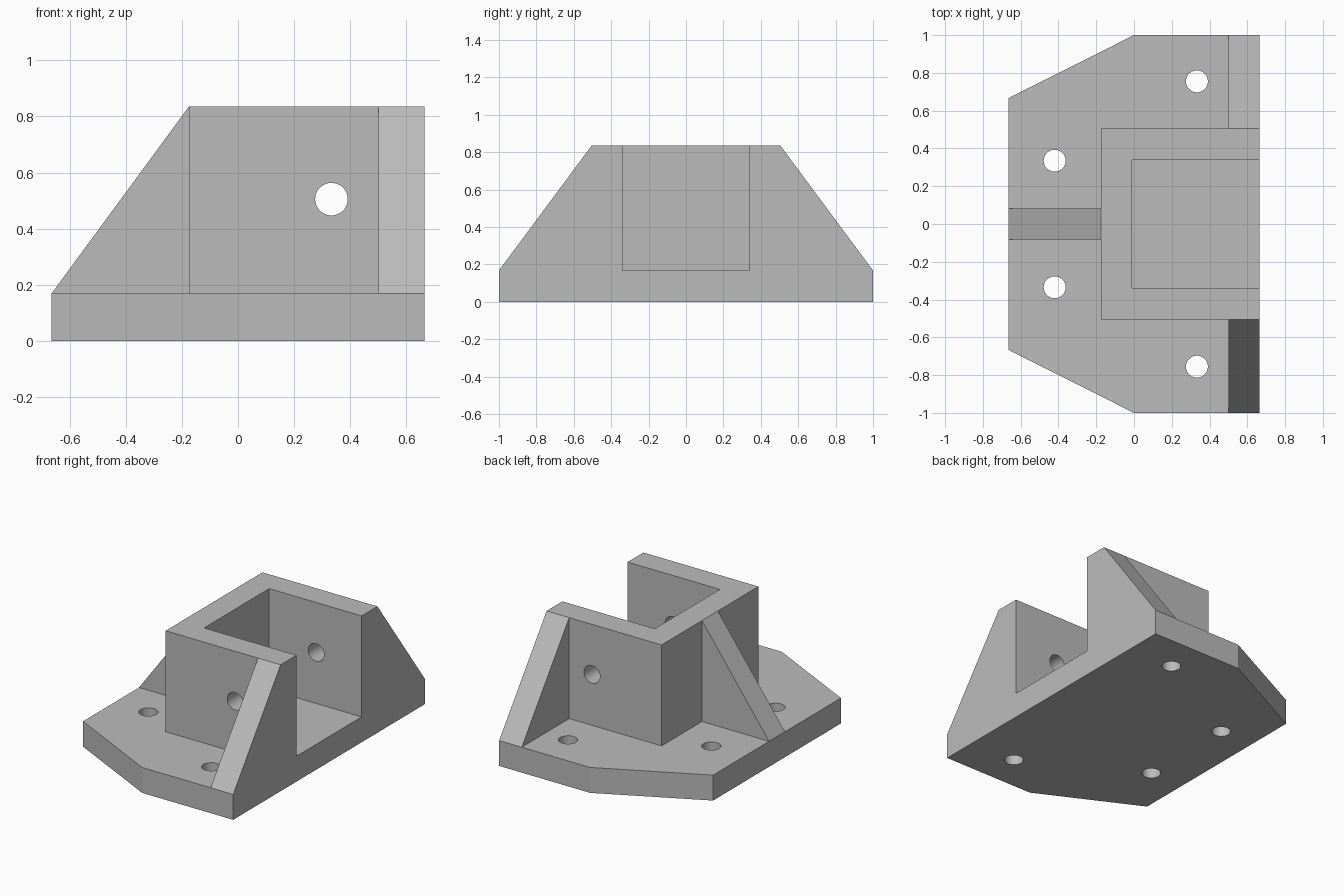
import bpy, bmesh
from math import radians
from mathutils import Matrix, Vector

cube = bpy.data.objects.get("Cube")
if cube:
    bpy.data.objects.remove(cube, do_unlink=True)

grey = bpy.data.materials.new("plain grey")
grey.use_nodes = True
grey.diffuse_color = (0.5, 0.5, 0.5, 1)
grey.node_tree.nodes["Principled BSDF"].inputs["Base Color"].default_value = (0.5, 0.5, 0.5, 1)

HALF_X = 0.665   # half depth of the base
FLOOR = 0.168    # base thickness
TOP = 0.835      # height of the socket
WALL_Y = 0.505   # half width of the socket
WALL_X = -0.175  # closed end of the socket
HOLE_R = 0.058


def add_object(name, bm):
    bmesh.ops.recalc_face_normals(bm, faces=bm.faces[:])
    mesh = bpy.data.meshes.new(name)
    bm.to_mesh(mesh)
    bm.free()
    mesh.materials.append(grey)
    obj = bpy.data.objects.new(name, mesh)
    bpy.context.collection.objects.link(obj)
    return obj


def prism(name, profile, push):
    """Extrude a closed 3D outline along a vector."""
    bm = bmesh.new()
    face = bm.faces.new([bm.verts.new(p) for p in profile])
    out = bmesh.ops.extrude_face_region(bm, geom=[face], use_keep_orig=True)
    verts = [g for g in out["geom"] if isinstance(g, bmesh.types.BMVert)]
    bmesh.ops.translate(bm, verts=verts, vec=Vector(push))
    return add_object(name, bm)


def drill(name, location, depth, axis="Z"):
    """Make a hidden cylinder used to cut a hole."""
    bm = bmesh.new()
    turn = Matrix.Rotation(radians(90), 4, "X") if axis == "Y" else Matrix()
    bmesh.ops.create_cone(bm, cap_ends=True, segments=48, radius1=HOLE_R,
                          radius2=HOLE_R, depth=depth,
                          matrix=Matrix.Translation(location) @ turn)
    obj = add_object(name, bm)
    obj.hide_render = True
    return obj


def cut(target, cutter):
    mod = target.modifiers.new(cutter.name, "BOOLEAN")
    mod.operation = "DIFFERENCE"
    mod.solver = "EXACT"
    mod.object = cutter
    bpy.context.view_layer.objects.active = target
    bpy.ops.object.modifier_apply(modifier=mod.name)
    bpy.data.objects.remove(cutter, do_unlink=True)


# Base plate with two clipped corners
half = [(HALF_X, 1), (0, 1), (-HALF_X, 0.667)]
outline = half + [(x, -y) for x, y in reversed(half)]
base = prism("base_plate", [(x, y, 0) for x, y in outline], (0, 0, FLOOR))

# Four mounting holes
for x, y in ((0.333, 0.755), (-0.42, 0.335)):
    for side in (1, -1):
        cut(base, drill("mounting_hole", (x, y * side, FLOOR / 2), 1))

# U-shaped socket, open towards +x
half = [(HALF_X, 0.34), (HALF_X, WALL_Y), (WALL_X, WALL_Y)]
outline = half + [(x, -y) for x, y in reversed(half)] + [(-0.01, -0.34), (-0.01, 0.34)]
socket = prism("socket_walls", [(x, y, FLOOR) for x, y in outline], (0, 0, TOP - FLOOR))

# Pin hole through both side walls
cut(socket, drill("pin_hole", (0.333, 0, 0.505), 2, "Y"))

# Triangular side ribs
parts = [base, socket]
for name, s in (("left_rib", 1), ("right_rib", -1)):
    x = 0.5
    tri = [(x, s * WALL_Y, FLOOR), (x, s, FLOOR), (x, s * WALL_Y, TOP)]
    parts.append(prism(name, tri, (HALF_X - x, 0, 0)))

# Triangular rib behind the closed end
tri = [(WALL_X, -0.083, FLOOR), (-HALF_X, -0.083, FLOOR), (WALL_X, -0.083, TOP)]
parts.append(prism("end_rib", tri, (0, 0.166, 0)))

# Round holes shade smoothly, all other edges stay sharp
bpy.ops.object.select_all(action="DESELECT")
for obj in parts:
    obj.select_set(True)
bpy.context.view_layer.objects.active = base
bpy.ops.object.shade_smooth_by_angle(angle=radians(25))
